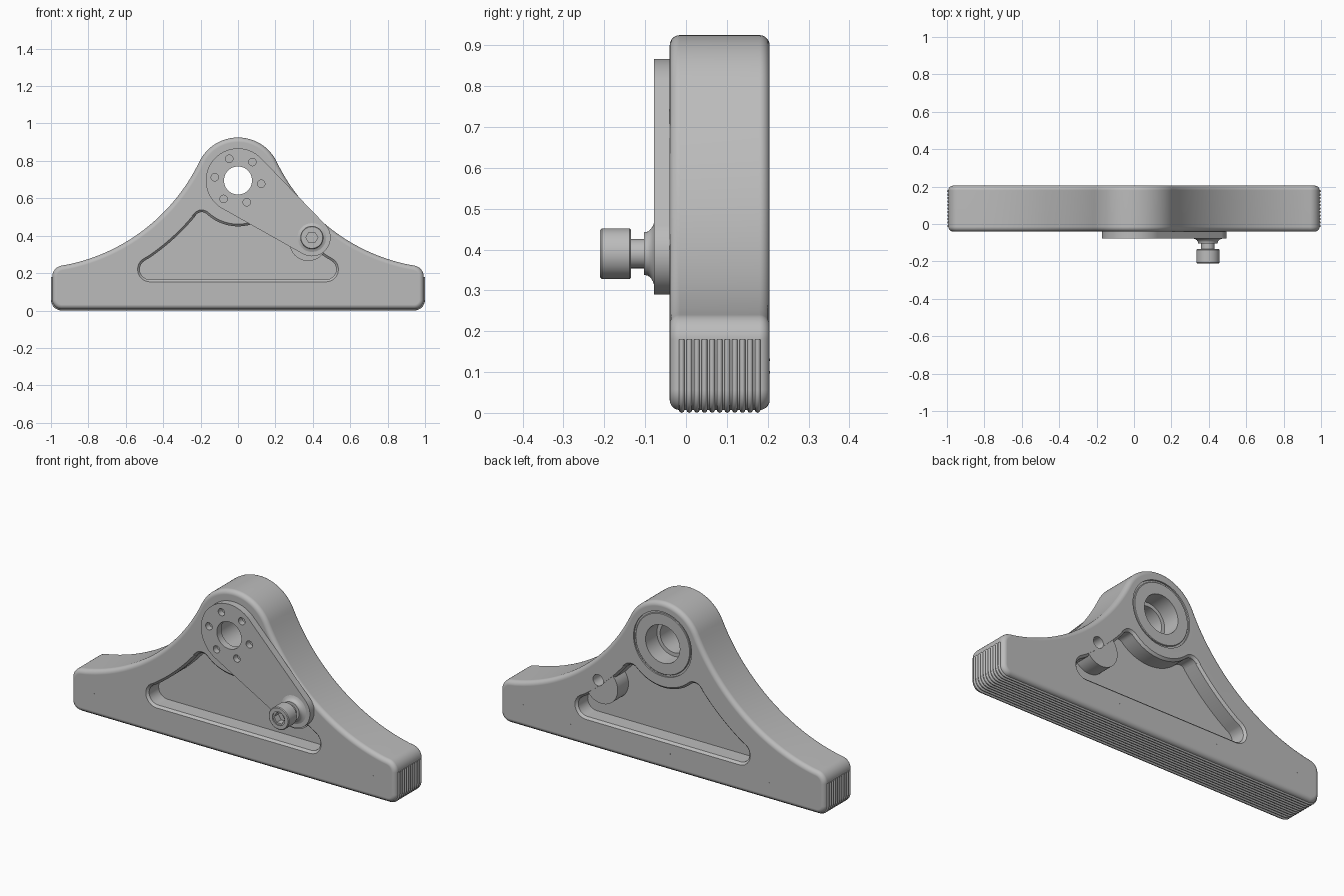
import bpy, bmesh, math
from mathutils import Vector

if "Cube" in bpy.data.objects:
    bpy.data.objects.remove(bpy.data.objects["Cube"], do_unlink=True)

grey = bpy.data.materials.new("machined_grey")
grey.use_nodes = True
grey.diffuse_color = (0.5, 0.5, 0.5, 1)
grey.node_tree.nodes["Principled BSDF"].inputs["Base Color"].default_value = (0.5, 0.5, 0.5, 1)


def arc(cx, cz, r, a0, a1, n):
    angles = [math.radians(a0 + (a1 - a0) * i / n) for i in range(n + 1)]
    return [(cx + r * math.cos(a), cz + r * math.sin(a)) for a in angles]


def circle(cx, cz, r, n=48):
    return arc(cx, cz, r, 0, 360, n)[:-1]


def mirrored(half):
    """Close a right-hand half outline with its mirror image."""
    return half + [(-x, z) for x, z in reversed(half) if abs(x) > 1e-4]


def inset(outline, d):
    """Move a counter-clockwise outline inwards by d."""
    pts = [Vector(p) for p in outline]
    result = []
    for i, p in enumerate(pts):
        e0 = (p - pts[i - 1]).normalized()
        e1 = (pts[(i + 1) % len(pts)] - p).normalized()
        n = (Vector((-e0.y, e0.x)) + Vector((-e1.y, e1.x))).normalized()
        result.append(p + n * (d / max(0.5, n.dot(Vector((-e0.y, e0.x))))))
    return result


def loft(name, outline, levels):
    """Solid through (y, inset) levels of an outline in the xz plane."""
    bm = bmesh.new()
    rings = [[bm.verts.new((p[0], y, p[1])) for p in inset(outline, d)] for y, d in levels]
    n = len(outline)
    for a, b in zip(rings, rings[1:]):
        for i in range(n):
            j = (i + 1) % n
            bm.faces.new((a[i], a[j], b[j], b[i]))
    bm.faces.new(rings[0])
    bm.faces.new(rings[-1])
    bmesh.ops.recalc_face_normals(bm, faces=bm.faces)
    mesh = bpy.data.meshes.new(name)
    bm.to_mesh(mesh)
    bm.free()
    ob = bpy.data.objects.new(name, mesh)
    bpy.context.collection.objects.link(ob)
    mesh.materials.append(grey)
    return ob


def select(ob):
    bpy.ops.object.select_all(action='DESELECT')
    ob.select_set(True)
    bpy.context.view_layer.objects.active = ob


def combine(ob, tool, operation='DIFFERENCE'):
    mod = ob.modifiers.new("combine", 'BOOLEAN')
    mod.operation, mod.solver, mod.object = operation, 'EXACT', tool
    select(ob)
    bpy.ops.object.modifier_apply(modifier=mod.name)
    bpy.data.objects.remove(tool, do_unlink=True)


def drill(ob, x, z, r, y0, y1, n=48):
    combine(ob, loft("drill", circle(x, z, r, n), [(y0, 0), (y1, 0)]))


def finish(ob):
    select(ob)
    bpy.ops.object.shade_smooth_by_angle(angle=math.radians(32))
    mod = ob.modifiers.new("clean_shading", 'WEIGHTED_NORMAL')
    mod.keep_sharp = True


def fillet(y, r, side, steps=5):
    """Levels of a rounded edge, from the face at y into the solid."""
    angles = [math.pi / 2 * i / steps for i in range(steps + 1)]
    return [(y + side * r * (1 - math.cos(a)), r * (1 - math.sin(a))) for a in angles]


FRONT, BACK = -0.04, 0.205
HALF, FLOOR = 0.993, 0.007
HUB = (0, 0.695)
PIN = (0.395, 0.39)
SWEEP = (1.1155, 1.233)          # centre of the concave flank

# Body: rounded foot, concave flanks and round hub
foot_corner = arc(HALF - 0.05, FLOOR + 0.05, 0.05, -90, 0, 8)
half = (foot_corner + arc(HALF - 0.06, 0.181, 0.06, 0, 80, 8)
        + arc(*SWEEP, 1.0085, 260, 205.75, 32)[1:]
        + arc(*HUB, 0.23, 25.75, 90, 16)[1:])
body = loft("body", mirrored(half),
            fillet(FRONT, 0.025, 1) + fillet(BACK, 0.025, -1)[::-1])

# Pockets on both faces with softened rims
half = (arc(0.47, 0.22, 0.055, -90, 57.5, 10)
        + arc(*SWEEP, 1.148, 237.5, 219, 14)[1:]
        + arc(0.194, 0.486, 0.04, 39, 132.9, 8)
        + arc(*HUB, 0.245, 312.9, 270, 12)[1:])
pocket = mirrored(half)
RIM = 0.012
for face, side in ((FRONT, 1), (BACK, -1)):
    rim = [(face + side * RIM * math.sin(a), -RIM * (1 - math.sin(a)))
           for a in (math.pi / 8 * i for i in range(5))]
    levels = [(face - side * 0.03, -RIM)] + rim + [(face + side * 0.095, 0)]
    combine(body, loft("pocket", pocket, levels))

# Boss behind the pin, then the bores
boss = loft("boss", circle(0.375, 0.365, 0.1), [(FRONT + 0.0005, 0), (BACK - 0.0005, 0)])
combine(body, boss, 'UNION')
drill(body, *PIN, 0.031, BACK - 0.12, BACK + 0.05, 32)
drill(body, *HUB, 0.085, FRONT - 0.05, BACK + 0.05)
drill(body, *HUB, 0.105, BACK - 0.1, BACK + 0.05)
drill(body, *HUB, 0.178, BACK - 0.008, BACK + 0.05, 64)
finish(body)

# Bearing ring seated in the back of the hub
ring = loft("bearing_ring", circle(*HUB, 0.168, 64),
            [(BACK - 0.02, 0), (BACK - 0.004, 0), (BACK - 0.001, 0.003)])
drill(ring, *HUB, 0.105, 0, BACK + 0.05)
finish(ring)

# Arm: tapered plate from hub to pin
dx, dz = PIN[0] - HUB[0], PIN[1] - HUB[1]
R0, R1 = 0.172, 0.1
heading = math.degrees(math.atan2(dz, dx))
spread = math.degrees(math.acos((R0 - R1) / math.hypot(dx, dz)))
outline = (arc(*HUB, R0, heading + spread, heading + 360 - spread, 48)
           + arc(*PIN, R1, heading - spread, heading + spread, 28))
arm = loft("arm", outline, [(-0.078, 0), (FRONT + 0.001, 0)])
drill(arm, *HUB, 0.075, -0.2, 0.1)
for k in range(6):
    a = math.radians(-8 + 60 * k)
    drill(arm, HUB[0] + 0.125 * math.cos(a), HUB[1] + 0.125 * math.sin(a), 0.02, -0.2, -0.045, 24)
finish(arm)

# Pin screw: flared collar, neck and socket head, as (y, radius)
profile = [(-0.07, 0.077), (-0.078, 0.077), (-0.081, 0.068), (-0.086, 0.06), (-0.093, 0.054),
           (-0.103, 0.052), (-0.103, 0.036), (-0.135, 0.036), (-0.135, 0.059), (-0.138, 0.062),
           (-0.206, 0.062), (-0.21, 0.058)]
screw = loft("pin_screw", circle(*PIN, 0.06), [(y, 0.06 - r) for y, r in profile])
drill(screw, *PIN, 0.038, -0.25, -0.203)
drill(screw, *PIN, 0.032, -0.25, -0.165, 6)
finish(screw)

# Grip ridges wrapping the ends and underside
path = [(HALF, 0.18)] + foot_corner[::-1]
path += [(-x, z) for x, z in reversed(path)]
curve = bpy.data.curves.new("grip_ridges", 'CURVE')
curve.dimensions = '3D'
curve.bevel_depth = 0.0068
curve.bevel_resolution = 2
curve.use_fill_caps = True
for k in range(11):
    spline = curve.splines.new('POLY')
    spline.points.add(len(path) - 1)
    for point, (x, z) in zip(spline.points, path):
        point.co = (x, -0.0105 + 0.0186 * k, z, 1)
curve.materials.append(grey)
ridges = bpy.data.objects.new("grip_ridges", curve)
bpy.context.collection.objects.link(ridges)
select(ridges)
bpy.ops.object.convert(target='MESH')
bpy.ops.object.shade_smooth_by_angle(angle=math.radians(50))

# Tiny marker studs on both faces
for x in (-0.855, 0.855):
    for y in (FRONT, BACK):
        loft("marker_stud", circle(x, 0.13, 0.003, 12), [(y - 0.001, 0), (y + 0.001, 0)])
for k in range(5):
    loft("back_stud", circle(-0.655 + 0.305 * k, 0.1, 0.003, 12),
         [(BACK - 0.001, 0), (BACK + 0.001, 0)])
